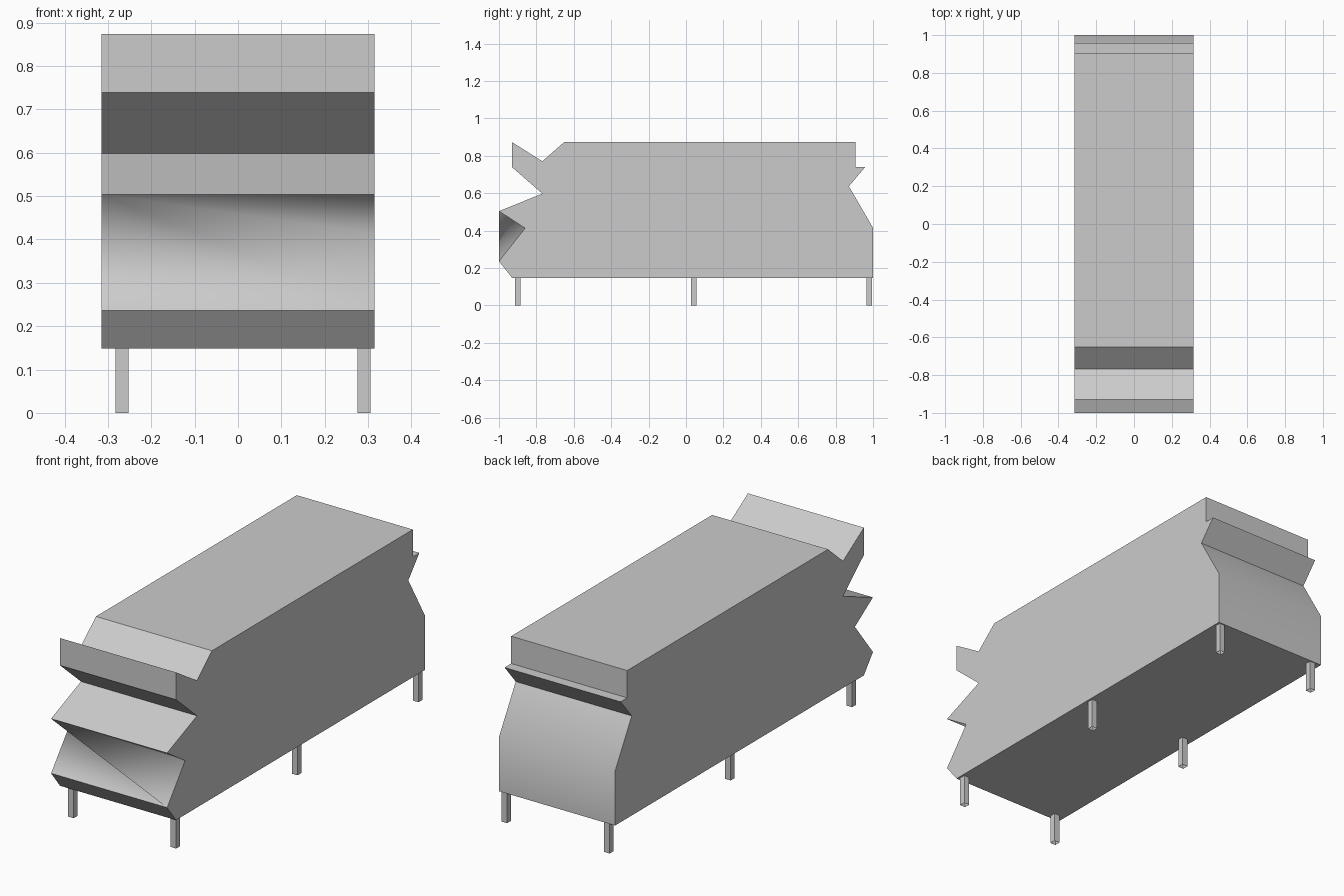
import bpy, bmesh

if "Cube" in bpy.data.objects:
    bpy.data.objects.remove(bpy.data.objects["Cube"])

HALF_W = 0.315
FLOOR, TOP = 0.148, 0.873

# Side outline (y, z), starting at the front bottom and running up over the top
PROFILE = [
    (-0.93, FLOOR), (-1.0, 0.236), (-0.86, 0.413), (-1.0, 0.504),
    (-0.768, 0.598), (-0.93, 0.739), (-0.93, TOP), (-0.768, 0.771),
    (-0.652, TOP), (0.906, TOP), (0.906, 0.739), (0.957, 0.739),
    (0.871, 0.637), (1.0, 0.415), (1.0, FLOOR),
]


def finish(bm, name):
    mesh = bpy.data.meshes.new(name)
    bm.to_mesh(mesh)
    bm.free()
    obj = bpy.data.objects.new(name, mesh)
    bpy.context.collection.objects.link(obj)
    return obj


def build_body():
    bm = bmesh.new()
    left = [bm.verts.new((-HALF_W, y, z)) for y, z in PROFILE]
    right = [bm.verts.new((HALF_W, y, z)) for y, z in PROFILE]
    n = len(PROFILE)

    # Side panels
    bm.faces.new(left)
    bm.faces.new(right[::-1])

    # Wrapping strips, leaving out the twisted front notch
    strips = {}
    for i in range(n):
        if i not in (1, 2):
            j = (i + 1) % n
            strips[i] = bm.faces.new((left[j], left[i], right[i], right[j]))

    # Front notch, folded along the diagonal from upper left to lower right
    l_bot, l_mid, l_top = left[1:4]
    r_bot, r_mid, r_top = right[1:4]
    notch = [bm.faces.new(f) for f in (
        (l_mid, l_bot, r_bot), (l_top, l_mid, r_bot),
        (l_top, r_bot, r_mid), (l_top, r_mid, r_top))]

    # Smooth shading only inside the notch and across the lower back
    smooth = [notch, [strips[12], strips[13]]]
    bmesh.ops.recalc_face_normals(bm, faces=bm.faces[:])
    for e in bm.edges:
        e.smooth = any(all(f in group for f in e.link_faces) for group in smooth)
    for group in smooth:
        for f in group:
            f.smooth = True
    return finish(bm, "body")


def build_leg(name, x, y, size=0.03):
    # Square tube with open ends
    bm = bmesh.new()
    bmesh.ops.create_cube(bm, size=1)
    caps = [f for f in bm.faces if abs(f.normal.z) > 0.5]
    bmesh.ops.delete(bm, geom=caps, context='FACES_ONLY')
    for v in bm.verts:
        v.co = (x + v.co.x * size, y + v.co.y * size, (v.co.z + 0.5) * FLOOR)
    return finish(bm, name)


build_body()

# Three pairs of legs
for row, y in (("front", -0.90), ("middle", 0.041), ("back", 0.98)):
    for side, x in (("left", -0.267), ("right", 0.29)):
        build_leg(f"{row}_{side}_leg", x, y)
